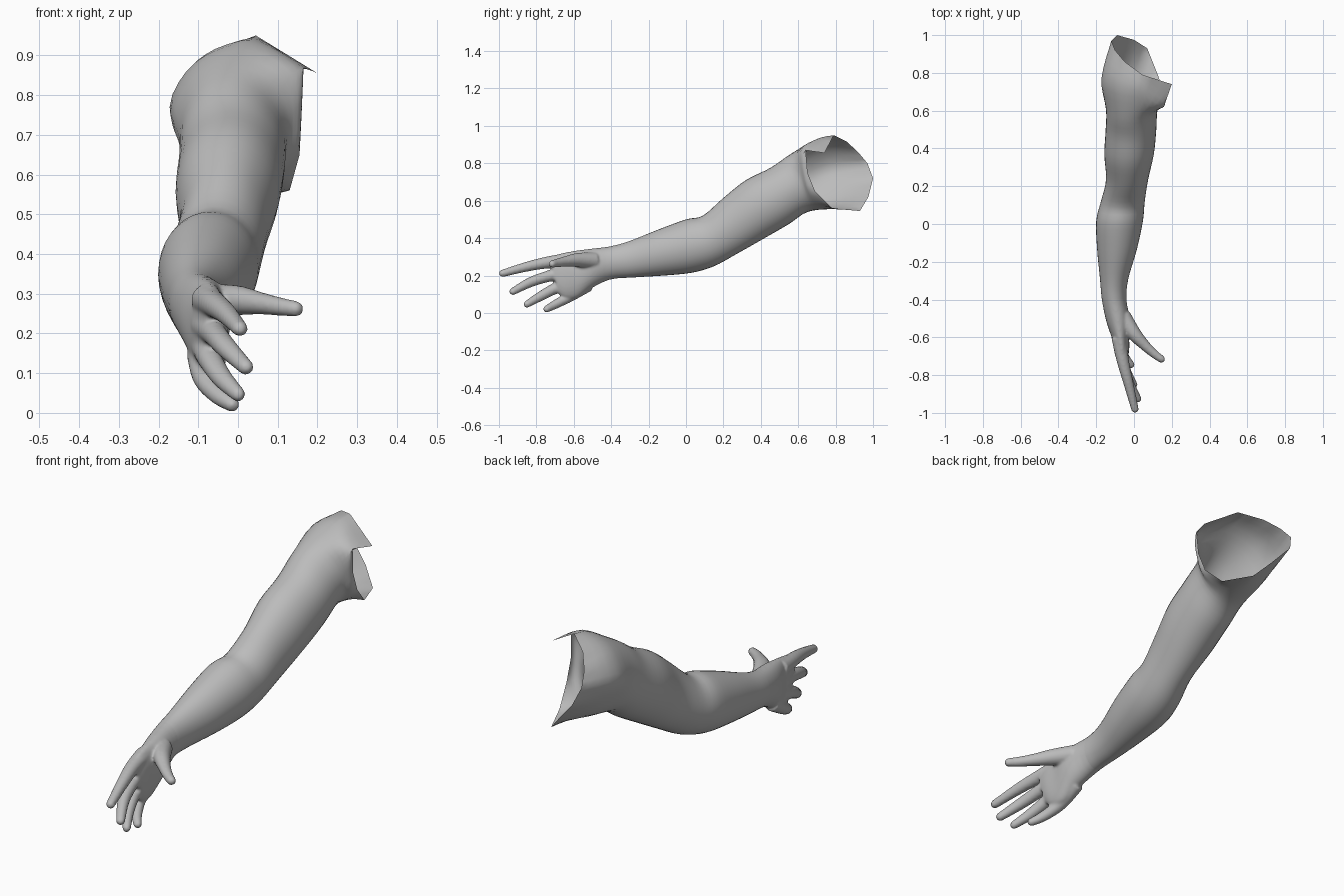
import bpy, bmesh, math
from mathutils import Vector as V

if "Cube" in bpy.data.objects:
    bpy.data.objects.remove(bpy.data.objects["Cube"])

N = 12      # control points per ring
SUB = 3     # smooth steps between control points

skin = bpy.data.materials.new("plain_grey")
skin.diffuse_color = (0.5, 0.5, 0.5, 1)
skin.use_nodes = True
skin.node_tree.nodes["Principled BSDF"].inputs["Base Color"].default_value = skin.diffuse_color


def cat(a, b, c, d, t):
    """Point on a smooth curve from b to c."""
    return b + (c - a) * (t / 2) + (a * 2 - b * 5 + c * 4 - d) * (t * t / 2) \
        + (b * 3 - a - c * 3 + d) * (t ** 3 / 2)


def section(ty, tz, by, bz, xl, xr):
    """Oval between a top point, a bottom point and two side limits."""
    top, bot = V((0, ty, tz)), V((0, by, bz))
    mid, half = (top + bot) / 2, (top - bot) / 2
    mid.x = (xl + xr) / 2
    return [mid + half * math.cos(k * math.tau / N)
            + V(((xr - xl) / 2 * math.sin(k * math.tau / N), 0, 0)) for k in range(N)]


def round_ring(ring):
    n = len(ring)
    return [cat(ring[i - 1], ring[i], ring[(i + 1) % n], ring[(i + 2) % n], s / SUB)
            for i in range(n) for s in range(SUB)]


def straight_ring(ring):
    return [p.lerp(ring[(i + 1) % len(ring)], s / SUB)
            for i, p in enumerate(ring) for s in range(SUB)]


def along(rings, steps):
    """Add smooth in-between rings."""
    out = []
    for i in range(len(rings) - 1):
        a, b, c = rings[max(i - 1, 0)], rings[i], rings[i + 1]
        d = rings[min(i + 2, len(rings) - 1)]
        for s in range(steps):
            out.append([cat(*q, s / steps) for q in zip(a, b, c, d)])
    return out + [rings[-1]]


def skin_rings(bm, rings, capped):
    vs = [[bm.verts.new(p) for p in r] for r in rings]
    n = len(rings[0])
    for r, q in zip(vs, vs[1:]):
        for j in range(n):
            bm.faces.new((r[j], r[(j + 1) % n], q[(j + 1) % n], q[j]))
    if capped:
        bm.faces.new(vs[0][::-1])
        bm.faces.new(vs[-1])


def finger(bm, pts):
    """Tapered tube with a rounded tip through (x, y, z, radius) points."""
    path = along([[V(p)] for p in pts], 4)
    path = [(p[0].xyz, p[0].w) for p in path]
    tip, r = path[-1]
    d = (tip - path[-2][0]).normalized()
    path += [(tip + d * r * math.sin(a), r * math.cos(a)) for a in (0.4, 0.8, 1.2, 1.45)]
    rings = []
    for i, (p, r) in enumerate(path):
        t = (path[min(i + 1, len(path) - 1)][0] - path[max(i - 1, 0)][0]).normalized()
        u = t.cross(V((0, 0, 1))).normalized()
        w = u.cross(t)
        rings.append([p + (u * math.sin(k * math.tau / 16) + w * math.cos(k * math.tau / 16)) * r
                      for k in range(16)])
    skin_rings(bm, rings, True)


def make(name, bm):
    bmesh.ops.recalc_face_normals(bm, faces=bm.faces)
    me = bpy.data.meshes.new(name)
    bm.to_mesh(me)
    bm.free()
    me.materials.append(skin)
    ob = bpy.data.objects.new(name, me)
    bpy.context.collection.objects.link(ob)
    bpy.ops.object.select_all(action='DESELECT')
    bpy.context.view_layer.objects.active = ob
    ob.select_set(True)
    return ob


# Open shoulder edge and the deltoid / armpit ring below it
rim = [V(p) for p in (
    (.045, .79, .95), (.2, .74, .855), (.165, .64, .87), (.16, .65, .75),
    (.155, .69, .65), (.13, .78, .56), (.07, .93, .545), (0, .975, .62),
    (-.09, 1, .72), (-.12, .97, .80), (-.10, .92, .86), (-.05, .86, .915))]
deltoid = [V(p) for p in (
    (.03, .70, .93), (.12, .64, .89), (.155, .62, .84), (.155, .63, .75),
    (.145, .66, .65), (.09, .72, .575), (.03, .78, .555), (-.06, .80, .59),
    (-.13, .80, .68), (-.172, .77, .77), (-.13, .75, .86), (-.06, .72, .91))]

# Arm sections: top y, top z, bottom y, bottom z, left x, right x
arm = [section(*s) for s in (
    (.56, .85, .65, .54, -.148, .125), (.45, .775, .55, .475, -.15, .118),
    (.32, .71, .42, .40, -.157, .105), (.20, .615, .27, .315, -.148, .075),
    (.09, .52, .15, .25, -.175, .057), (0, .50, .03, .215, -.20, .047),
    (-.15, .445, -.12, .20, -.195, .015), (-.30, .385, -.28, .19, -.18, -.03),
    (-.40, .357, -.40, .18, -.17, -.04))]
palm = [section(*s) for s in (
    (-.52, .342, -.50, .135, -.148, -.02), (-.61, .33, -.58, .08, -.12, -.025),
    (-.68, .315, -.64, .075, -.10, -.025), (-.73, .295, -.68, .10, -.082, -.032))]

# Arm: open shell from shoulder to wrist
rings = [straight_ring(rim)] + [round_ring(r) for r in [deltoid] + arm + palm[:1]]
bm = bmesh.new()
skin_rings(bm, along(rings, 4)[:-4], False)
make("arm", bm)
bpy.ops.object.shade_smooth_by_angle(angle=math.radians(50))

# Hand: palm and fingers fused into one smooth surface
bm = bmesh.new()
skin_rings(bm, along([round_ring(r) for r in arm[-3:] + palm], 4), True)
for pts in (
    # thumb
    ((-.06, -.49, .28, .045), (0, -.58, .283, .038), (.06, -.645, .275, .028),
     (.11, -.69, .267, .023), (.145, -.715, .262, .02)),
    # index
    ((-.08, -.60, .285, .04), (-.06, -.72, .273, .033), (-.03, -.84, .25, .027),
     (.005, -.98, .212, .02)),
    # middle
    ((-.08, -.60, .22, .04), (-.06, -.72, .20, .031), (-.03, -.83, .165, .027),
     (.02, -.925, .115, .02)),
    # ring
    ((-.08, -.58, .17, .04), (-.07, -.69, .135, .031), (-.04, -.78, .088, .026),
     (.0, -.85, .047, .019)),
    # little
    ((-.095, -.52, .15, .035), (-.085, -.62, .088, .029), (-.05, -.70, .045, .024),
     (-.015, -.745, .021, .019)),
):
    finger(bm, pts)
hand = make("hand", bm)
m = hand.modifiers.new("fuse", 'REMESH')
m.mode = 'VOXEL'
m.voxel_size = 0.006
m = hand.modifiers.new("soften", 'SMOOTH')
m.factor = 0.5
m.iterations = 8
for name in ("fuse", "soften"):
    bpy.ops.object.modifier_apply(modifier=name)

# Trim the hand at the wrist where it meets the arm
bm = bmesh.new()
bm.from_mesh(hand.data)
bmesh.ops.bisect_plane(bm, geom=bm.verts[:] + bm.edges[:] + bm.faces[:], dist=1e-5,
                       plane_co=(0, -.398, 0), plane_no=(0, 1, 0), clear_outer=True)
bm.to_mesh(hand.data)
bm.free()
bpy.ops.object.shade_smooth_by_angle(angle=math.radians(60))
